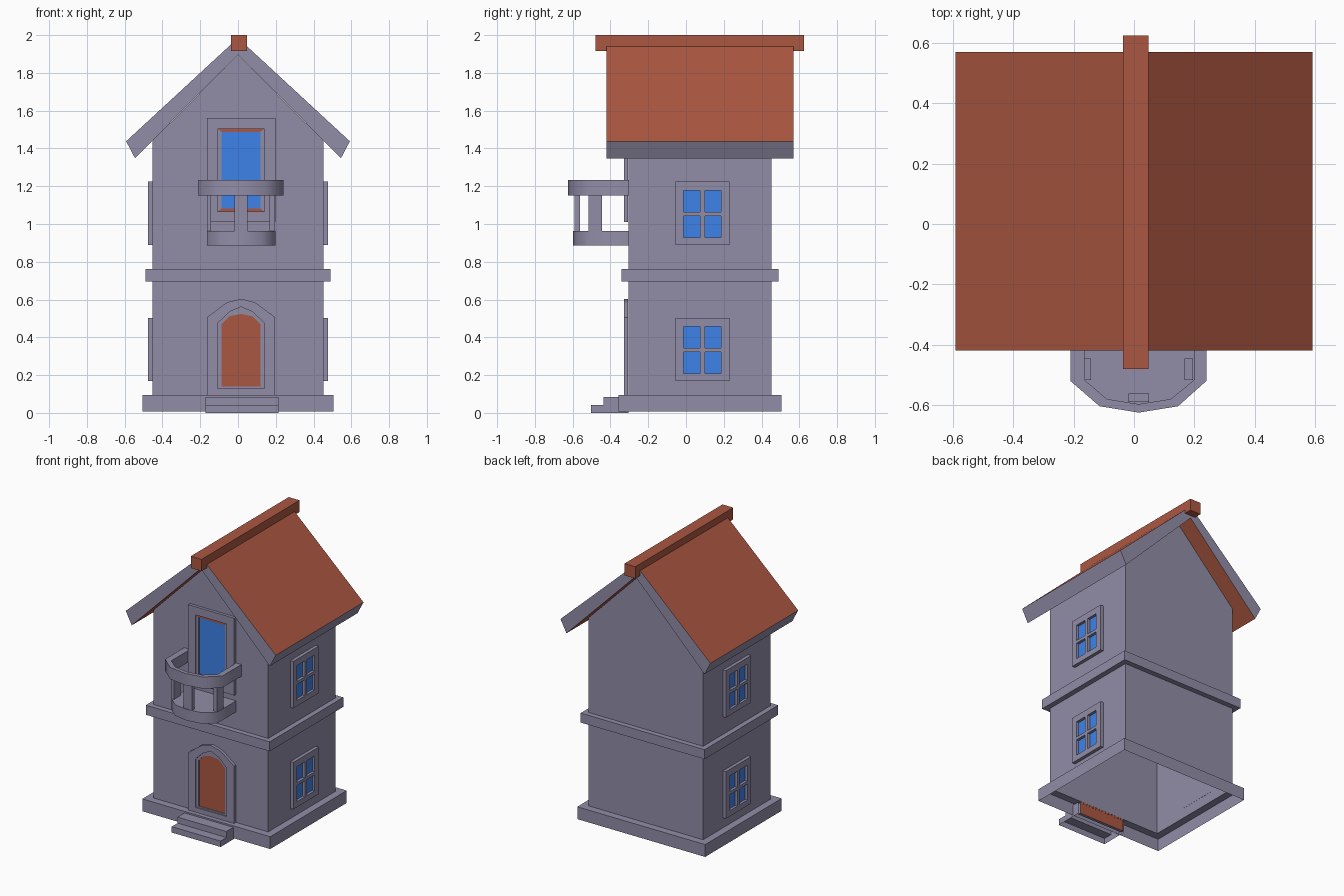
import bpy, bmesh
from math import radians

if "Cube" in bpy.data.objects:
    bpy.data.objects.remove(bpy.data.objects["Cube"])


def material(name, rgb):
    m = bpy.data.materials.new(name)
    m.diffuse_color = (*rgb, 1)
    m.use_nodes = True
    m.node_tree.nodes["Principled BSDF"].inputs["Base Color"].default_value = m.diffuse_color
    return m


STONE = material("stone", (0.285, 0.268, 0.39))
RED = material("terracotta", (0.41, 0.097, 0.054))
BLUE = material("glass", (0.047, 0.225, 0.82))
MATS = (STONE, RED, BLUE)


def loft(name, loops, caps=(True, True), pick=None, smooth=False):
    """Join equal-length loops with quads; pick(section, edge) gives a material slot, None skips."""
    bm = bmesh.new()
    rows = [[bm.verts.new(p) for p in loop] for loop in loops]
    n = len(rows[0])
    pick = pick or (lambda s, e: 0)
    for s in range(len(rows) - 1):
        for e in range(n):
            slot = pick(s, e)
            if slot is None:
                continue
            f = (e + 1) % n
            face = bm.faces.new((rows[s][e], rows[s][f], rows[s + 1][f], rows[s + 1][e]))
            face.material_index = slot
    for on, row, key in zip(caps, (rows[0][::-1], rows[-1]), ("first", "last")):
        if on:
            bm.faces.new(row).material_index = pick(key, 0)
    bmesh.ops.recalc_face_normals(bm, faces=bm.faces)
    me = bpy.data.meshes.new(name)
    bm.to_mesh(me)
    bm.free()
    for m in MATS:
        me.materials.append(m)
    ob = bpy.data.objects.new(name, me)
    bpy.context.collection.objects.link(ob)
    if smooth:
        bpy.ops.object.select_all(action='DESELECT')
        ob.select_set(True)
        bpy.context.view_layer.objects.active = ob
        bpy.ops.object.shade_smooth_by_angle(angle=radians(60))
    return ob


def rect(a0, a1, b0, b1):
    return [(a0, b0), (a1, b0), (a1, b1), (a0, b1)]


def at_z(pts, z):
    return [(x, y, z) for x, y in pts]


def at_y(pts, y):
    return [(x, y, z) for x, z in pts]


def at_x(pts, x):
    return [(x, y, z) for y, z in pts]


def box(name, x0, x1, y0, y1, z0, z1, slot=0):
    r = rect(x0, x1, y0, y1)
    return loft(name, [at_z(r, z0), at_z(r, z1)], pick=lambda s, e: slot)


WALL = -0.305  # front wall plane


# Walls: one open-bottomed shell with plinth, belt course and gables
def wall_ring(off, z, peak=None):
    x, y0, y1 = 0.452 + off, WALL - off, 0.452 + off
    p = z if peak is None else peak
    return [(-x, y0, z), (0, y0, p), (x, y0, z), (x, y1, z), (0, y1, p), (-x, y1, z)]


steps = [(.053, .008), (.053, .096), (0, .096), (0, .695), (.037, .695), (.037, .763), (0, .763)]
loft("walls", [wall_ring(*s) for s in steps] + [wall_ring(0, 1.44, 1.897)], caps=(False, False))

# Roof: red slopes and underside, stone edges
roof = [(-.592, 1.438), (0, 1.985), (.592, 1.438), (.545, 1.348), (0, 1.898), (-.545, 1.348)]
loft("roof", [at_y(roof, -.42), at_y(roof, .57)],
     pick=lambda s, e: int(s == 0 and e in (0, 1, 3, 4)))
box("roof_ridge", -.037, .048, -.48, .625, 1.916, 2.0, slot=1)

# Entrance steps: shell open at the bottom and back
profile = [(WALL, 0), (-.502, 0), (-.502, .042), (-.436, .042), (-.436, .085), (WALL, .085)]
loft("entrance_steps", [at_x(profile, -.172), at_x(profile, .214)],
     pick=lambda s, e: None if s == 0 and e in (0, 5) else 0)


# Front door: arched surround with stepped reveal and red panel
def arch(half, bottom, spring, shoulder_x, shoulder, top):
    c = .016
    return [(c - half, bottom), (c + half, bottom), (c + half, spring), (c + shoulder_x, shoulder),
            (c, top), (c - shoulder_x, shoulder), (c - half, spring)]


def surround(name, outer, inner, panel, pick):
    loops = [(outer, -.306), (outer, -.327), (inner, -.327), (inner, -.319), (panel, -.319), (panel, -.312)]
    loft(name, [at_y(p, y) for p, y in loops], pick=pick)


surround("front_door", arch(.181, .008, .506, .075, .585, .604), arch(.124, .13, .474, .062, .535, .561),
         arch(.103, .14, .469, .06, .512, .524), lambda s, e: int(s in ("first", "last")))

# Balcony door: rectangular surround, red top and bottom rails, glass
surround("balcony_door", rect(-.164, .198, 1.01, 1.562), rect(-.108, .14, 1.065, 1.504),
         rect(-.087, .119, 1.083, 1.488),
         lambda s, e: 2 if s == "last" else int(s in (3, 4) and e in (0, 2)))

# Balcony floor, handrail and posts
edge = [(-.164, WALL), (-.164, -.517), (-.09, -.58), (.016, -.597), (.122, -.58), (.199, -.517), (.199, WALL)]
rim = [(-.211, WALL), (-.211, -.52), (-.114, -.604), (.016, -.625), (.146, -.604), (.24, -.52), (.24, WALL)]
loft("balcony_floor", [at_z(edge, .885), at_z(edge, .964)], smooth=True)
rail = rim + edge[::-1]
loft("balcony_rail", [at_z(rail, 1.15), at_z(rail, 1.234)], smooth=True)
posts = {"left": (-.164, -.142, -.517, -.445), "right": (.168, .196, -.517, -.445),
         "front": (-.018, .05, -.59, -.562)}
for side, p in posts.items():
    box("balcony_post_" + side, *p, .964, 1.15)

# Side windows: frame, cross bars and glass on both sides and both floors
for side, sx in (("right", 1), ("left", -1)):
    for floor, dz in (("lower", 0), ("upper", .721)):
        tag = f"{side}_{floor}"
        xb, xg, xf = sx * .451, sx * .457, sx * .476
        o = rect(-.055, .23, .168 + dz, .503 + dz)
        i = rect(-.013, .185, .208 + dz, .457 + dz)
        loft("window_frame_" + tag, [at_x(o, xb), at_x(o, xf), at_x(i, xf), at_x(i, xg)],
             pick=lambda s, e: 2 if s == "last" else 0)
        x0, x1 = sorted((xg, xf))
        box("window_upright_" + tag, x0, x1, .074, .1, .208 + dz, .457 + dz)
        for half, y0, y1 in (("front", -.013, .074), ("back", .1, .185)):
            box(f"window_bar_{tag}_{half}", x0, x1, y0, y1, .322 + dz, .343 + dz)
